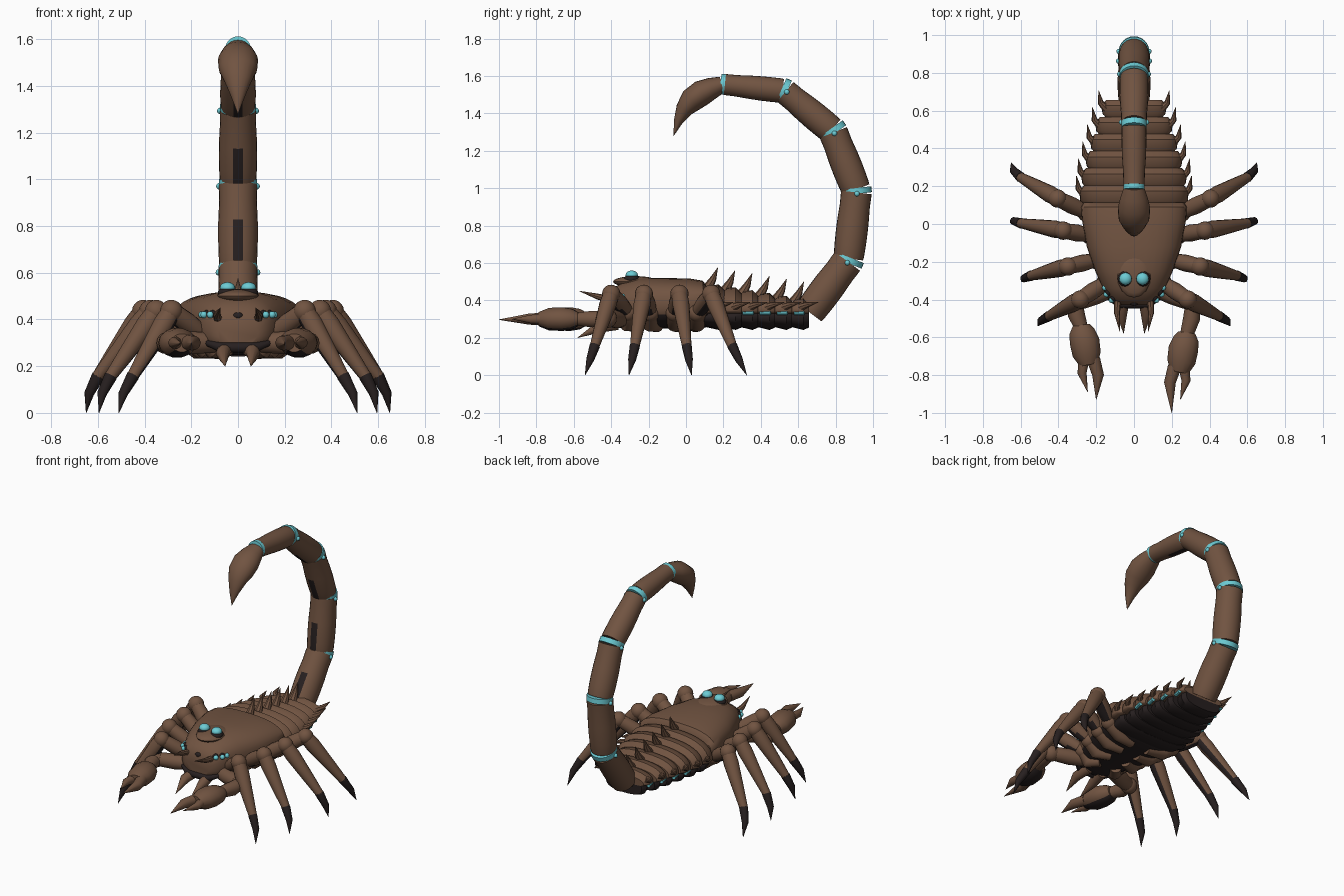
import bpy, bmesh, math
from mathutils import Vector as V

if "Cube" in bpy.data.objects:
    bpy.data.objects.remove(bpy.data.objects["Cube"])


def material(name, rgb):
    m = bpy.data.materials.new(name)
    m.diffuse_color = (*rgb, 1)
    m.use_nodes = True
    m.node_tree.nodes["Principled BSDF"].inputs["Base Color"].default_value = m.diffuse_color
    return m


MATS = [material("brown_shell", (0.165, 0.088, 0.053)),
        material("dark_shell", (0.020, 0.014, 0.014)),
        material("cyan_glow", (0.15, 0.60, 0.66))]
BROWN, DARK, CYAN = 0, 1, 2


def finish(name, bm, mat, rule=None, angle=40):
    """Turn a bmesh into an object, colouring faces by an optional rule."""
    bmesh.ops.recalc_face_normals(bm, faces=bm.faces)
    bm.normal_update()
    for f in bm.faces:
        f.smooth = True
        f.material_index = DARK if rule and rule(f.calc_center_median(), f.normal) else mat
    me = bpy.data.meshes.new(name)
    bm.to_mesh(me)
    bm.free()
    for m in MATS:
        me.materials.append(m)
    me.set_sharp_from_angle(angle=math.radians(angle))
    ob = bpy.data.objects.new(name, me)
    bpy.context.collection.objects.link(ob)
    return ob


def loft(name, rings, mat=BROWN, rule=None, angle=40):
    bm = bmesh.new()
    rows = [[bm.verts.new(p) for p in r] for r in rings]
    n = len(rows[0])
    for a, b in zip(rows, rows[1:]):
        for i in range(n):
            j = (i + 1) % n
            bm.faces.new((a[i], a[j], b[j], b[i]))
    bm.faces.new(rows[0])
    bm.faces.new(rows[-1])
    return finish(name, bm, mat, rule, angle)


def tube(name, pts, radii, mat=BROWN, sides=14, side=None, squash=1.0, rule=None):
    """Sweep an ellipse along points; squash scales the thickness across the side axis."""
    pts = [V(p) for p in pts]
    rings = []
    for i, p in enumerate(pts):
        t = (pts[min(i + 1, len(pts) - 1)] - pts[max(i - 1, 0)]).normalized()
        u = V(side) if side else t.cross(V((0, 0, 1))).normalized()
        w = u.cross(t)
        r = max(radii[i], 0.001)
        rings.append([p + u * r * math.cos(a) + w * r * squash * math.sin(a)
                      for a in (2 * math.pi * k / sides for k in range(sides))])
    return loft(name, rings, mat, rule)


def ball(name, c, r, mat=BROWN, scale=(1, 1, 1)):
    bm = bmesh.new()
    bmesh.ops.create_uvsphere(bm, u_segments=16, v_segments=10, radius=r)
    for v in bm.verts:
        v.co = V([a * b for a, b in zip(v.co, scale)]) + V(c)
    return finish(name, bm, mat)


def section(y, hw, zb, zm, zt, n=32, e=0.8):
    """Rounded body cross-section, widest at height zm."""
    out = []
    for k in range(n):
        a = 2 * math.pi * k / n
        c, s = math.cos(a), math.sin(a)
        x = hw * math.copysign(abs(c) ** e, c)
        h = (zt - zm) if s > 0 else (zm - zb)
        out.append((x, y, zm + h * math.copysign(abs(s) ** e, s)))
    return out


# Head shield with dark belly
loft("carapace", [section(*s) for s in (
    (-0.43, 0.085, 0.29, 0.34, 0.41), (-0.40, 0.135, 0.26, 0.36, 0.46),
    (-0.34, 0.165, 0.25, 0.37, 0.495), (-0.25, 0.205, 0.25, 0.38, 0.52),
    (-0.12, 0.25, 0.25, 0.39, 0.52), (0.02, 0.275, 0.25, 0.40, 0.517),
    (0.09, 0.28, 0.25, 0.40, 0.505), (0.115, 0.265, 0.26, 0.39, 0.47))],
    rule=lambda c, n: n.z < -0.5)

# Overlapping abdomen plates, dark belly plates and side lights
N = 6
for i in range(N):
    f = i / (N - 1)
    y0, y1 = 0.095 + 0.092 * i, 0.205 + 0.0905 * i
    hw = (0.29, 0.28, 0.257, 0.232, 0.205, 0.172)[i]
    zt = 0.485 - 0.075 * f
    loft(f"back_plate_{i}", [section(y0, hw - 0.03, 0.325, 0.34, zt - 0.03),
                             section(y0 + 0.03, hw - 0.005, 0.32, 0.345, zt - 0.005),
                             section(y1 - 0.03, hw, 0.32, 0.345, zt),
                             section(y1, hw - 0.025, 0.325, 0.34, zt - 0.03)])
    loft(f"belly_plate_{i}", [section(y0, hw - 0.05, 0.26, 0.31, 0.36),
                              section(y1 - 0.03, hw - 0.025, 0.242, 0.31, 0.36),
                              section(y1, hw - 0.04, 0.255, 0.31, 0.36)], DARK)
    # Top spine
    tube(f"top_spine_{i}", [(0, y0 + 0.02, zt - 0.02), (0, y0 + 0.05, zt + 0.03),
                            (0, y0 + 0.075, zt + 0.09)], (0.028, 0.018, 0), sides=8, side=(1, 0, 0))
    for s in (1, -1):
        tube(f"side_spine_{i}", [(s * (hw - 0.03), y1 - 0.05, 0.36), (s * (hw + 0.005), y1 - 0.015, 0.375),
                                 (s * (hw + 0.015), y1 + 0.05, 0.39)], (0.024, 0.016, 0), sides=8)
        if i > 1:
            tube(f"side_light_{i}", [(s * (hw - 0.02), y0 + 0.025, 0.333), (s * (hw - 0.008), y1 - 0.025, 0.333)],
                 (0.012, 0.012), CYAN, sides=8)

# Tail: barrel segments with dark inner patch and glowing joints
joints = [V((0, *p)) for p in ((0.655, 0.33), (0.868, 0.615), (0.912, 0.985), (0.785, 1.305), (0.525, 1.52), (0.20, 1.555))]
thick = (0.086, 0.084, 0.082, 0.078, 0.068, 0.056)
for i in range(5):
    a, b = joints[i], joints[i + 1]
    t = (b - a).normalized()
    a, b = a + t * 0.008, b - t * 0.008
    steps = (0, 0.06, 0.2, 0.35, 0.55, 0.8, 0.95, 1)
    swell = (0.93, 0.97, 1.0, 1.02, 1.02, 0.98, 1.0, 1.0)
    rad = [(thick[i] * (1 - k) + thick[i + 1] * k) * w for k, w in zip(steps, swell)]
    inner = V((1, 0, 0)).cross(t)
    mid, ln = (a + b) / 2, (b - a).length

    def patch(c, n, inner=inner, a=a, t=t, ln=ln):
        return n.dot(inner) > 0.95 and 0.1 < (c - a).dot(t) / ln < 0.55
    tube(f"tail_segment_{i}", [a.lerp(b, k) for k in steps], rad, sides=24, side=(1, 0, 0), rule=patch)
for i in range(1, 6):
    t = (joints[min(i + 1, 5)] - joints[i - 1]).normalized()
    r = thick[i]
    tube(f"joint_ring_{i}", [joints[i] - t * 0.016, joints[i] + t * 0.016], (r * 0.985, r * 0.985),
         CYAN, sides=24, side=(1, 0, 0))
    if i < 5:
        for s in (1, -1):
            ball(f"joint_light_{i}", joints[i] + V((s * r * 0.97, 0, 0)) - t * 0.015, 0.014, CYAN)

# Stinger
tube("stinger", [(0, 0.195, 1.555), (0, 0.14, 1.535), (0, 0.085, 1.51), (0, 0.03, 1.47), (0, -0.01, 1.42),
                 (0, -0.042, 1.355), (0, -0.066, 1.28)],
     (0.054, 0.072, 0.086, 0.082, 0.058, 0.03, 0), sides=20, side=(1, 0, 0), squash=0.8)

# Walking legs: hip, knee, start of claw, tip
legs = [((0.15, -0.31), (0.285, -0.40), (0.455, -0.49), (0.51, -0.54)),
        ((0.20, -0.19), (0.35, -0.225), (0.55, -0.275), (0.595, -0.305)),
        ((0.23, -0.06), (0.375, -0.035), (0.605, 0.005), (0.65, 0.03)),
        ((0.25, 0.06), (0.405, 0.135), (0.605, 0.25), (0.65, 0.325))]
for s in (1, -1):
    for i, (hip, knee, claw, tip) in enumerate(legs):
        P = lambda p, z: V((s * p[0], p[1], z))
        h, k, c, e = P(hip, 0.335), P(knee, 0.435), P(claw, 0.15), P(tip, 0)
        tube(f"leg_base_{i}", [(s * 0.06, hip[1] * 0.8, 0.265), (s * hip[0] * 0.7, hip[1], 0.272), h],
             (0.035, 0.042, 0.045))
        ball(f"hip_{i}", h, 0.05)
        m = h.lerp(k, 0.5)
        tube(f"thigh_{i}", [h, m, k], (0.036, 0.045, 0.04), rule=lambda c, n: n.z < -0.75)
        ball(f"knee_{i}", k, 0.049)
        d = (c - k).normalized()
        under = V((-s, 0, 0)) - d * V((-s, 0, 0)).dot(d)
        under.normalize()
        tube(f"shin_{i}", [k, k.lerp(c, 0.2), k.lerp(c, 0.6), c], (0.042, 0.046, 0.036, 0.025),
             rule=lambda q, n, u=under: n.dot(u) > 0.86)
        tube(f"foot_claw_{i}", [k.lerp(c, 0.97), c.lerp(e, 0.45) + V((s * 0.012, 0, 0)), e],
             (0.028, 0.021, 0), DARK, sides=10)

    # Pincer arms; one reaches a little further forward
    dy = 0 if s > 0 else 0.04
    A = lambda x, y, z: V((s * x, y, z))
    tube("pincer_upper_arm", [A(0.10, -0.34, 0.30), A(0.2, -0.375, 0.30), A(0.31, -0.42, 0.305)],
         (0.042, 0.05, 0.042))
    ball("pincer_elbow", A(0.31, -0.42, 0.305), 0.052)
    tube("pincer_forearm", [A(0.31, -0.42, 0.305), A(0.305, -0.50 + dy / 2, 0.30), A(0.275, -0.60 + dy, 0.30)],
         (0.038, 0.045, 0.034))
    tube("pincer_hand", [A(0.28, -0.575 + dy, 0.30), A(0.275, -0.61 + dy, 0.30), A(0.262, -0.66 + dy, 0.30),
                         A(0.25, -0.73 + dy, 0.30), A(0.24, -0.785 + dy, 0.30)],
         (0.045, 0.068, 0.079, 0.075, 0.048), squash=0.82, rule=lambda c, n: n.z < -0.8)
    end = -1.0 if s > 0 else -0.93
    tube("pincer_finger_inner", [A(0.215, -0.755 + dy, 0.30), A(0.19, -0.84 + dy, 0.30), A(0.20, end, 0.297)],
         (0.036, 0.031, 0), sides=10)
    tube("pincer_finger_outer", [A(0.265, -0.755 + dy, 0.30), A(0.275, -0.83 + dy, 0.30), A(0.245, -0.93 + dy, 0.30)],
         (0.03, 0.024, 0), sides=10)

    # Mouth parts
    tube("lower_fang", [A(0.05, -0.37, 0.275), A(0.065, -0.47, 0.255), A(0.055, -0.58, 0.20)],
         (0.035, 0.03, 0), sides=10)
    tube("upper_fang", [A(0.085, -0.38, 0.40), A(0.09, -0.47, 0.42), A(0.075, -0.57, 0.45)],
         (0.02, 0.016, 0), sides=8)

    # Eyes
    ball("eye_socket", A(0.045, -0.29, 0.515), 0.042, DARK, (1, 1, 0.55))
    ball("eye", A(0.045, -0.29, 0.535), 0.033, CYAN, (1, 1, 0.75))
    for x, y in ((0.113, -0.395), (0.14, -0.365), (0.148, -0.33)):
        ball("small_eye_socket", A(x - 0.006, y + 0.004, 0.42), 0.02, DARK)
        ball("small_eye", A(x + 0.006, y - 0.008, 0.42), 0.015, CYAN)

# Eye mount, dark jaw band and forehead mark
ball("eye_mount", (0, -0.27, 0.50), 0.1, BROWN, (0.9, 1.2, 0.3))
tube("jaw_band", [(-0.135, -0.39, 0.30), (-0.075, -0.425, 0.28), (0.075, -0.425, 0.28), (0.135, -0.39, 0.30)],
     (0.012, 0.022, 0.022, 0.012), DARK, sides=10)
ball("forehead_mark", (0, -0.42, 0.415), 0.022, DARK, (1, 0.6, 0.7))
